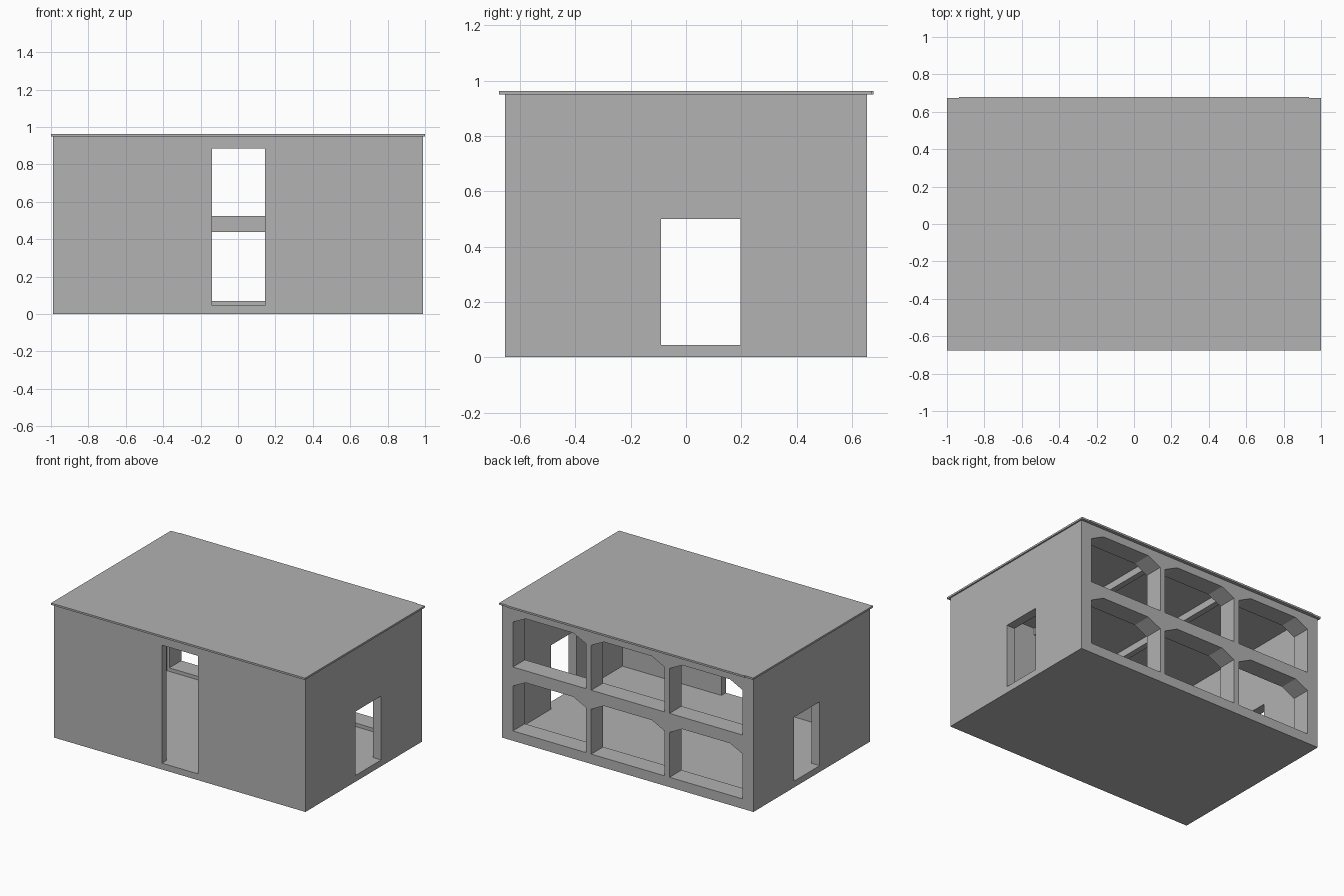
import bpy, bmesh

cube = bpy.data.objects.get("Cube")
if cube:
    bpy.data.objects.remove(cube, do_unlink=True)

grey = bpy.data.materials.new("plain grey")
grey.use_nodes = True
grey.diffuse_color = (0.445, 0.445, 0.445, 1)
grey.node_tree.nodes["Principled BSDF"].inputs["Base Color"].default_value = grey.diffuse_color


def prism(name, outline, y0, y1):
    """Extrude an (x, z) outline from y0 to y1."""
    bm = bmesh.new()
    face = bm.faces.new([bm.verts.new((x, y0, z)) for x, z in outline])
    ext = bmesh.ops.extrude_face_region(bm, geom=[face])
    verts = [v for v in ext["geom"] if isinstance(v, bmesh.types.BMVert)]
    bmesh.ops.translate(bm, verts=verts, vec=(0, y1 - y0, 0))
    bmesh.ops.recalc_face_normals(bm, faces=bm.faces)
    mesh = bpy.data.meshes.new(name)
    bm.to_mesh(mesh)
    bm.free()
    mesh.materials.append(grey)
    obj = bpy.data.objects.new(name, mesh)
    bpy.context.scene.collection.objects.link(obj)
    return obj


def box(name, x0, x1, y0, y1, z0, z1):
    return prism(name, [(x0, z0), (x1, z0), (x1, z1), (x0, z1)], y0, y1)


def arch(x, z):
    """Opening with chamfered upper corners, standing on z."""
    w, h, cx, cz = 0.288, 0.37, 0.10, 0.05
    return prism("arch_cutter", [
        (x - w, z), (x + w, z), (x + w, z + h - cz), (x + w - cx, z + h),
        (x - w + cx, z + h), (x - w, z + h - cz)], 0.3, 0.8)


FLOOR, EAVES, INNER_FRONT, INNER_BACK = 0.045, 0.95, -0.605, 0.52

# Hollow shell with a deep back wall
shell = box("building_shell", -0.99, 0.99, -0.655, 0.655, 0, EAVES)
cutters = [
    box("room_cutter", -0.925, 0.925, INNER_FRONT, INNER_BACK, FLOOR, 1.1),
    box("front_slot_cutter", -0.14, 0.145, -0.8, 0, FLOOR, 0.885),
    box("side_door_cutter", -1.2, 1.2, -0.09, 0.197, FLOOR, 0.5),
]
# Two storeys of three arches in the back wall
cutters += [arch(x, z) for z in (0.07, 0.525) for x in (-0.617, 0, 0.617)]

for cutter in cutters:
    cutter.hide_render = True
    mod = shell.modifiers.new(cutter.name, "BOOLEAN")
    mod.operation = "DIFFERENCE"
    mod.solver = "EXACT"
    mod.object = cutter

# Bake the openings and discard the cutters
bpy.context.view_layer.update()
deps = bpy.context.evaluated_depsgraph_get()
baked = bpy.data.meshes.new_from_object(shell.evaluated_get(deps))
shell.modifiers.clear()
shell.data = baked
for cutter in cutters:
    bpy.data.objects.remove(cutter, do_unlink=True)

# Thin overhanging roof with a small lip along the back
box("roof", -1, 1, -0.675, 0.673, EAVES, 0.963)
box("roof_back_lip", -0.935, 0.935, 0.673, 0.678, EAVES, 0.963)

# Ceiling beams in line with the piers
for side, x in (("left", 0.309), ("right", -0.309)):
    box(side + "_ceiling_beam", x - 0.021, x + 0.021, INNER_FRONT, INNER_BACK, 0.9, EAVES)
